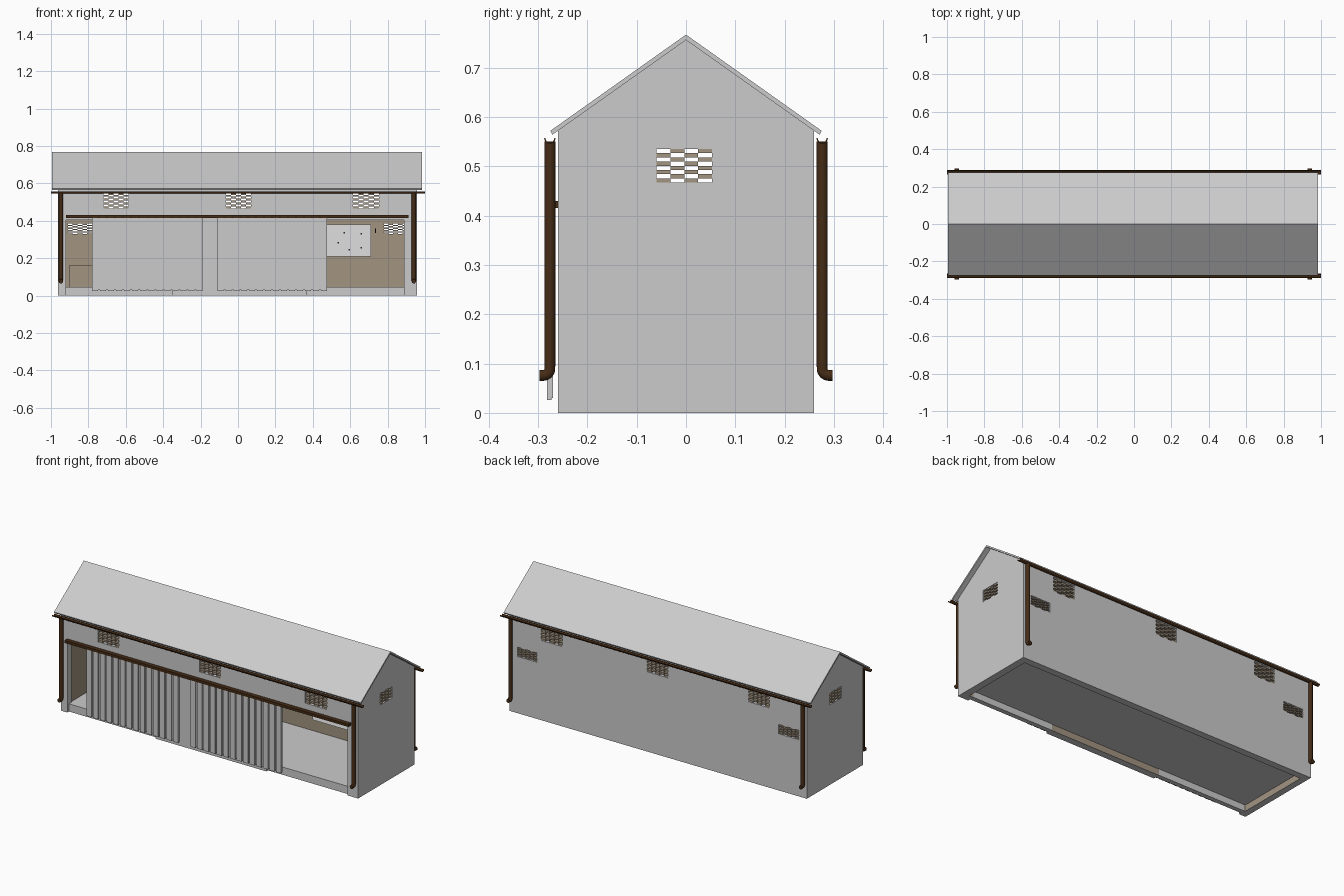
import bpy, bmesh, math
from mathutils import Vector

if "Cube" in bpy.data.objects:
    bpy.data.objects.remove(bpy.data.objects["Cube"])


def mat(name, rgb):
    m = bpy.data.materials.new(name)
    m.diffuse_color = (*rgb, 1)
    m.use_nodes = True
    m.node_tree.nodes["Principled BSDF"].inputs["Base Color"].default_value = m.diffuse_color
    return m


GREY = mat("pale_grey", (0.60, 0.60, 0.60))
TAN = mat("tan_brick", (0.36, 0.295, 0.22))
BROWN = mat("dark_brown_metal", (0.06, 0.025, 0.008))
BLACK = mat("black", (0.02, 0.02, 0.02))


def finish(name, bm, *mats):
    bmesh.ops.recalc_face_normals(bm, faces=bm.faces[:])
    me = bpy.data.meshes.new(name)
    bm.to_mesh(me)
    bm.free()
    for m in mats:
        me.materials.append(m)
    ob = bpy.data.objects.new(name, me)
    bpy.context.collection.objects.link(ob)
    return ob


def add_box(bm, x0, x1, y0, y1, z0, z1):
    vs = bmesh.ops.create_cube(bm, size=1)["verts"]
    for v in vs:
        v.co = Vector((x0 if v.co.x < 0 else x1, y0 if v.co.y < 0 else y1,
                       z0 if v.co.z < 0 else z1))


def box(name, m, *dims):
    bm = bmesh.new()
    add_box(bm, *dims)
    return finish(name, bm, m)


def prism(name, m, pts, x0, x1):
    """Extrude a (y, z) outline along x."""
    bm = bmesh.new()
    f = bm.faces.new([bm.verts.new((x0, y, z)) for y, z in pts])
    r = bmesh.ops.extrude_face_region(bm, geom=[f])
    vs = [g for g in r["geom"] if isinstance(g, bmesh.types.BMVert)]
    bmesh.ops.translate(bm, verts=vs, vec=(x1 - x0, 0, 0))
    return finish(name, bm, m)


def select_only(ob):
    bpy.ops.object.select_all(action='DESELECT')
    ob.select_set(True)
    bpy.context.view_layer.objects.active = ob


# Wall shell with gables, hollowed and cut for doorways and vents
X0, X1, Y = -0.962, 0.957, 0.26
IX0, IX1, IY = -0.925, 0.915, 0.22
walls = prism("walls", GREY, [(-Y, 0), (Y, 0), (Y, 0.573), (0, 0.757), (-Y, 0.573)], X0, X1)
walls.data.materials.append(TAN)

# Vents: (x or y range, z range)
upper_vents = [(-0.72, -0.585), (-0.065, 0.07), (0.615, 0.755)]
lower_vents = [(-0.91, -0.78), (0.78, 0.905)]
UZ, LZ, GZ, GY = (0.465, 0.55), (0.33, 0.385), (0.467, 0.535), (-0.06, 0.053)
cuts = [(IX0, IX1, -IY, IY, -0.1, 1.0),
        (-0.92, -0.35, -0.4, 0, -0.1, 0.405),
        (0.365, 0.888, -0.4, 0, -0.1, 0.405),
        (-1.2, 1.2, *GY, *GZ)]
cuts += [(a, b, -0.4, 0.4, *UZ) for a, b in upper_vents]
cuts += [(a, b, 0.1, 0.4, *LZ) for a, b in lower_vents]
select_only(walls)
for c in cuts:
    cutter = box("cutter", GREY, *c)
    cutter.hide_render = True
    md = walls.modifiers.new("cut", 'BOOLEAN')
    md.operation, md.solver, md.object = 'DIFFERENCE', 'EXACT', cutter
    bpy.ops.object.modifier_apply(modifier=md.name)
    bpy.data.objects.remove(cutter)
# Inner wall faces are tan
for p in walls.data.polygons:
    c, n = p.center, p.normal
    inner = ((abs(n.y) > 0.9 and abs(abs(c.y) - IY) < 0.002)
             or (abs(n.x) > 0.9 and min(abs(c.x - IX0), abs(c.x - IX1)) < 0.002))
    p.material_index = 1 if inner else 0


# Open brickwork filling the vents
def lattice(name, along, a, b, z0, z1, d0, d1, cols):
    bm = bmesh.new()
    rows = 8
    w, h = (b - a) / cols, (z1 - z0) / rows
    for r in range(rows):
        for c in range(cols):
            if (r + c) % 2:
                continue
            s, z = a + c * w, z0 + r * h
            if along == "x":
                add_box(bm, s, s + w, d0, d1, z, z + h)
            else:
                add_box(bm, d0, d1, s, s + w, z, z + h)
    finish(name, bm, TAN)


for i, (a, b) in enumerate(upper_vents):
    lattice(f"front_vent_{i}", "x", a, b, *UZ, -Y + 0.002, -IY, 5)
    lattice(f"back_vent_{i}", "x", a, b, *UZ, IY, Y - 0.002, 5)
for i, (a, b) in enumerate(lower_vents):
    lattice(f"lower_back_vent_{i}", "x", a, b, *LZ, IY, Y - 0.002, 5)
lattice("left_gable_vent", "y", *GY, *GZ, X0 + 0.002, IX0, 4)
lattice("right_gable_vent", "y", *GY, *GZ, IX1, X1 - 0.002, 4)

# Roof of two thin slopes
prism("roof", GREY, [(-0.275, 0.572), (0, 0.767), (0.275, 0.572), (0.271, 0.564),
                     (0, 0.756), (-0.271, 0.564)], -0.995, 0.985)

# Raised floor with set-back sills
box("floor", GREY, IX0, IX1, -IY, IY, 0.037, 0.045)
box("left_sill", GREY, -0.922, -0.35, -0.245, -0.218, 0, 0.045)
box("right_sill", GREY, 0.365, 0.888, -0.245, -0.218, 0, 0.045)

# Gutters and downpipes on both long sides
for side, label in ((-1, "front"), (1, "back")):
    arc = [math.pi + math.pi * k / 8 for k in range(9)]
    outline = [(0.0115, t) for t in arc] + [(0.009, t) for t in reversed(arc)]
    prism(f"{label}_gutter", BROWN,
          [(side * 0.276 + r * math.cos(t), 0.557 + r * math.sin(t)) for r, t in outline],
          -1.0, 1.0)
    for x in (-0.947, 0.94):
        cu = bpy.data.curves.new(f"{label}_downpipe", 'CURVE')
        cu.dimensions = '3D'
        cu.bevel_depth, cu.bevel_resolution, cu.use_fill_caps = 0.0115, 3, True
        path = [(0.276, 0.55)]
        path += [(0.289 - 0.013 * math.cos(t), 0.089 - 0.013 * math.sin(t))
                 for t in [math.pi / 2 * k / 4 for k in range(5)]]
        path.append((0.297, 0.076))
        sp = cu.splines.new('POLY')
        sp.points.add(len(path) - 1)
        for pt, (y, z) in zip(sp.points, path):
            pt.co = (x, side * y, z, 1)
        ob = bpy.data.objects.new(f"{label}_downpipe", cu)
        bpy.context.collection.objects.link(ob)
        cu.materials.append(BROWN)
        select_only(ob)
        bpy.ops.object.convert(target='MESH')
        bpy.ops.object.shade_smooth_by_angle(angle=math.radians(40))

# Sliding doors: backing sheet with raised vertical slats, hung from a rail
for name, a, b in (("left_door", -0.78, -0.19), ("right_door", -0.11, 0.475)):
    bm = bmesh.new()
    add_box(bm, a, b, -0.274, -0.27, 0.03, 0.418)
    n = 14
    pitch = (b - a + 0.011) / n
    for k in range(n):
        s = a + k * pitch
        add_box(bm, s, s + pitch - 0.011, -0.282, -0.273, 0.026, 0.42)
    finish(name, bm, GREY)
box("door_rail", BROWN, -0.92, 0.912, -0.285, -0.258, 0.415, 0.43)

# Inside: low bench, sloping board with studs, wall hook
box("low_bench", TAN, -0.9, -0.36, 0.12, IY, 0.045, 0.165)
bm = bmesh.new()
add_box(bm, 0.45, 0.71, 0.04, 0.05, 0.21, 0.38)
for v in bm.verts:
    v.co.y += (v.co.z - 0.21) * 0.4
finish("sloping_board", bm, GREY)
bm = bmesh.new()
for x, z in ((0.567, 0.337), (0.658, 0.332), (0.535, 0.283), (0.594, 0.246), (0.658, 0.257)):
    y = 0.04 + (z - 0.21) * 0.4
    add_box(bm, x - 0.004, x + 0.004, y - 0.004, y + 0.004, z - 0.004, z + 0.004)
finish("board_studs", bm, BLACK)
box("wall_hook", BLACK, 0.733, 0.738, IY - 0.01, IY + 0.002, 0.335, 0.36)
